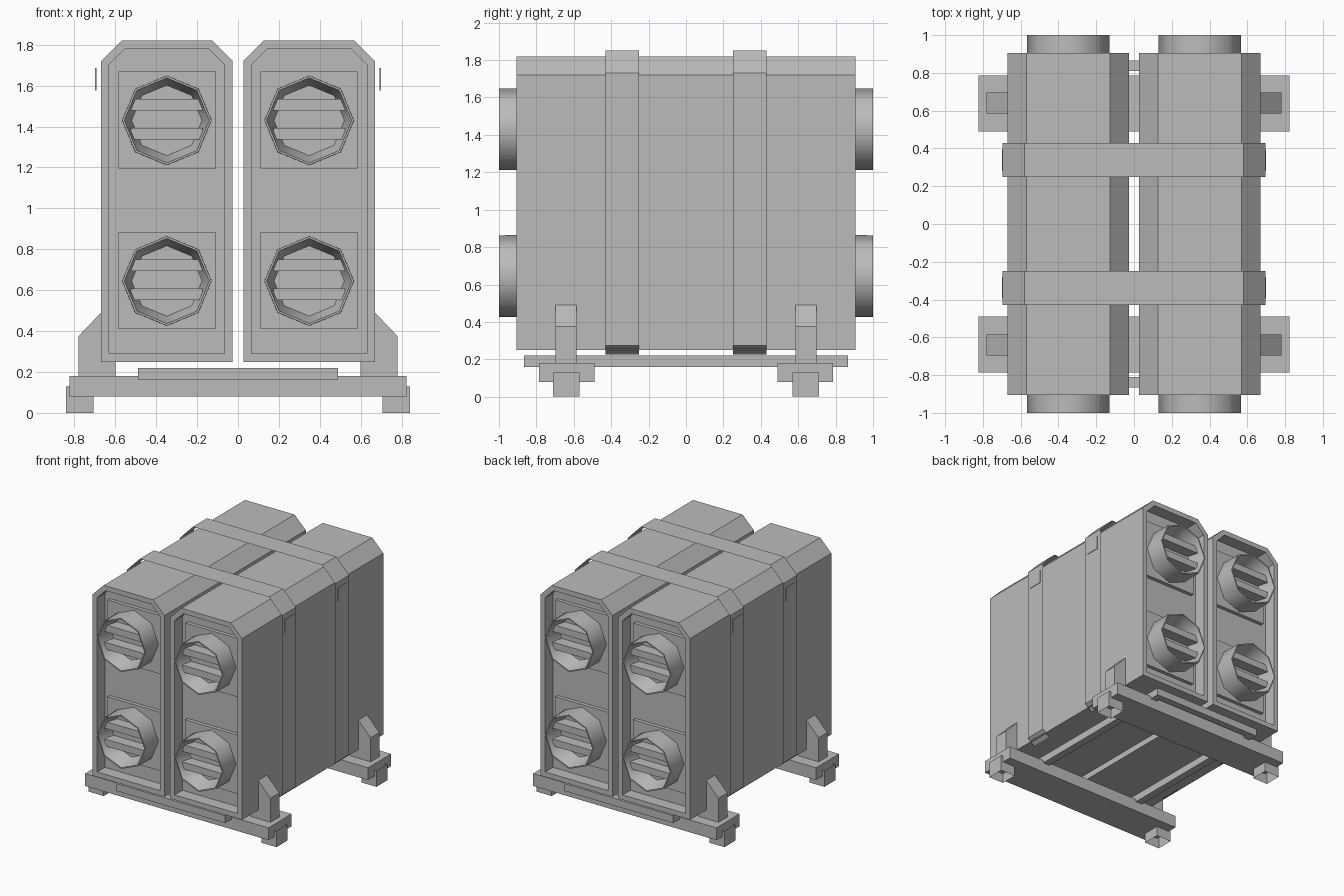
import bpy, bmesh, math
from mathutils import Vector

cube = bpy.data.objects.get("Cube")
if cube:
    bpy.data.objects.remove(cube, do_unlink=True)

GREY = (0.5, 0.5, 0.5, 1.0)
mat = bpy.data.materials.new("plain_grey")
mat.use_nodes = True
mat.diffuse_color = GREY
mat.node_tree.nodes["Principled BSDF"].inputs["Base Color"].default_value = GREY


def finish(name, bm, smooth_angle=None):
    bmesh.ops.recalc_face_normals(bm, faces=bm.faces)
    mesh = bpy.data.meshes.new(name)
    bm.to_mesh(mesh)
    bm.free()
    mesh.materials.append(mat)
    obj = bpy.data.objects.new(name, mesh)
    bpy.context.collection.objects.link(obj)
    if smooth_angle:
        bpy.ops.object.select_all(action='DESELECT')
        obj.select_set(True)
        bpy.context.view_layer.objects.active = obj
        bpy.ops.object.shade_smooth_by_angle(angle=math.radians(smooth_angle))
    return obj


def loft(name, sections, capped=True, closed=True, smooth_angle=None):
    """Join (xz outline, y) sections into one skin along y."""
    bm = bmesh.new()
    rings = [[bm.verts.new((x, y, z)) for x, z in outline] for outline, y in sections]
    for a, b in zip(rings, rings[1:]):
        n = len(a)
        for i in range(n if closed else n - 1):
            j = (i + 1) % n
            bm.faces.new((a[i], a[j], b[j], b[i]))
    if capped:
        bm.faces.new(rings[0])
        bm.faces.new(rings[-1])
    return finish(name, bm, smooth_angle)


def box(name, x, y, z, open_ends=False):
    bm = bmesh.new()
    bmesh.ops.create_cube(bm, size=1)
    for v in bm.verts:
        v.co = Vector([r[0] if c < 0 else r[1] for c, r in zip(v.co, (x, y, z))])
    if open_ends:
        ends = [f for f in bm.faces if max(v.co.z for v in f.verts) - min(v.co.z for v in f.verts) < 1e-5]
        bmesh.ops.delete(bm, geom=ends, context='FACES_ONLY')
    return finish(name, bm)


def span(a, b, sign):
    return tuple(sorted((a * sign, b * sign)))


def shell_outline(x, inset, chamfer):
    w, low, top = 0.322 - inset, 0.25 + inset, 1.82 - inset
    return [(x - w, low), (x + w, low), (x + w, top - chamfer),
            (x + w - chamfer, top), (x - w + chamfer, top), (x - w, top - chamfer)]


def octagon(x, z, r):
    return [(x + r * math.cos(i * math.pi / 4), z + r * math.sin(i * math.pi / 4)) for i in range(8)]


SIDES = (("right", -1), ("left", 1))
ENDS = (("front", -1), ("back", 1))

# Two tall casings with recessed ends
for side, sx in SIDES:
    cx = 0.348 * sx
    outer, inner = shell_outline(cx, 0, 0.1), shell_outline(cx, 0.04, 0.077)
    loft(side + "_casing", [(inner, -0.805), (inner, -0.905), (outer, -0.905),
                            (outer, 0.905), (inner, 0.905), (inner, 0.805)])
    # Ports with backing plate, flared mouth and two slats
    for end, sy in ENDS:
        for level, cz in (("lower", 0.645), ("upper", 1.43)):
            tag = f"{end}_{side}_{level}_"
            box(tag + "port_plate", (cx - 0.237, cx + 0.237), span(0.79, 0.835, sy),
                (cz - 0.235, cz + 0.24))
            loft(tag + "port", [(octagon(cx, cz, r), y * sy) for r, y in
                                ((0.22, 0.82), (0.218, 1.0), (0.208, 1.0), (0.172, 0.87))],
                 smooth_angle=50)
            for slat, dz in (("low_slat", -0.065), ("high_slat", 0.077)):
                box(tag + slat, (cx - 0.175, cx + 0.175), span(0.86, 0.96, sy),
                    (cz + dz - 0.028, cz + dz + 0.028))

# Thin straps over both casings, with buckle plates
half = [(0.63, 0.225), (0.695, 0.275), (0.695, 1.73), (0.58, 1.85)]
strap = half + [(-x, z) for x, z in reversed(half)]
for end, sy in ENDS:
    y0, y1 = span(0.25, 0.43, sy)
    loft(end + "_strap", [(strap, y0), (strap, y1)], capped=False, closed=False)
    for side, sx in SIDES:
        box(f"{end}_{side}_buckle", span(0.692, 0.699, sx), span(0.28, 0.395, sy), (1.575, 1.685))

# Open rectangular base frame
for side, sx in SIDES:
    box(side + "_frame_rail", span(0.43, 0.49, sx), (-0.865, 0.865), (0.16, 0.22))
for end, sy in ENDS:
    box(end + "_frame_rail", (-0.43, 0.43), span(0.81, 0.865, sy), (0.16, 0.22))

# Cross beams with feet and side brackets
bracket = [(0.6, 0.18), (0.78, 0.18), (0.78, 0.375), (0.67, 0.49), (0.67, 0.25), (0.6, 0.25)]
for end, sy in ENDS:
    box(end + "_cross_beam", (-0.823, 0.823), span(0.49, 0.785, sy), (0.08, 0.18))
    for side, sx in SIDES:
        box(f"{end}_{side}_foot", span(0.707, 0.842, sx), span(0.57, 0.71, sy),
            (0.0, 0.13), open_ends=True)
        outline = [(x * sx, z) for x, z in bracket]
        loft(f"{end}_{side}_bracket", [(outline, 0.585 * sy), (outline, 0.697 * sy)])
